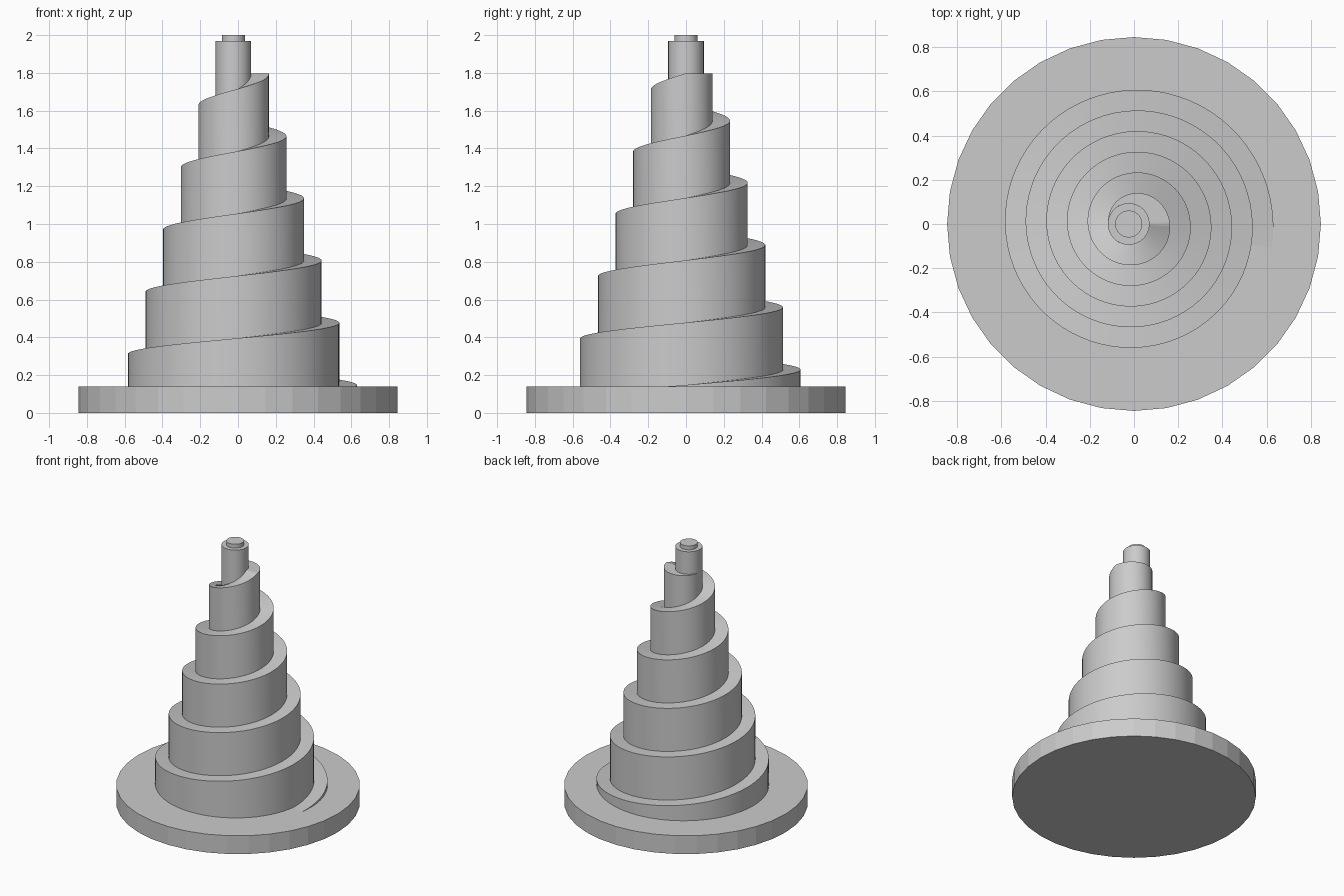
import bpy, bmesh, math

if "Cube" in bpy.data.objects:
    bpy.data.objects.remove(bpy.data.objects["Cube"])

N = 72                      # steps per turn
BASE_TOP = 0.14
POST_X, POST_R = -0.024, 0.094
TAU = 2 * math.pi


def cylinder(name, radius, z0, z1, sides, x=0.0, smooth=True):
    bpy.ops.mesh.primitive_cylinder_add(vertices=sides, radius=radius, depth=z1 - z0,
                                        location=(x, 0, (z0 + z1) / 2))
    ob = bpy.context.object
    ob.name = name
    if smooth:
        bpy.ops.object.shade_smooth_by_angle(angle=math.radians(30))
    return ob


def radius(t):
    """Spiral radius after t turns; the last half turn wraps the post."""
    if t < 5.5:
        return 0.63 - 0.0935 * t
    a = t * TAU
    return POST_X * math.cos(a) + math.sqrt(POST_R**2 - (POST_X * math.sin(a))**2)


def height(t):
    """Ramp height after t turns, level for the last half turn."""
    return max(BASE_TOP, min(0.148 + 0.33 * t, 1.798))


# round base
cylinder("base", 0.845, 0, BASE_TOP, 36, smooth=False)

# spiral ramp: outer wall plus ledge reaching in to the next turn
bm = bmesh.new()


def point(t, r, z):
    return bm.verts.new((r * math.cos(t * TAU), r * math.sin(t * TAU), z))


rows = []
for i in range(-2, int(5.5 * N) + 1):
    t = i / N
    rows.append((point(t, radius(t), height(t - 1)),
                 point(t, radius(t), height(t)),
                 point(t, radius(t + 1), height(t))))
for (f0, a0, b0), (f1, a1, b1) in zip(rows, rows[1:]):
    bm.faces.new((f0, f1, a1, a0))
    bm.faces.new((a0, a1, b1, b0))
bmesh.ops.remove_doubles(bm, verts=bm.verts, dist=0.0005)
mesh = bpy.data.meshes.new("spiral_ramp")
bm.to_mesh(mesh)
bm.free()
ramp = bpy.data.objects.new("spiral_ramp", mesh)
bpy.context.collection.objects.link(ramp)
bpy.ops.object.select_all(action='DESELECT')
ramp.select_set(True)
bpy.context.view_layer.objects.active = ramp
bpy.ops.object.shade_smooth_by_angle(angle=math.radians(30))

# top post and its small cap
cylinder("top_post", POST_R, 1.6, 1.97, N, POST_X)
cylinder("top_cap", 0.061, 1.96, 2.0, 48, POST_X)
